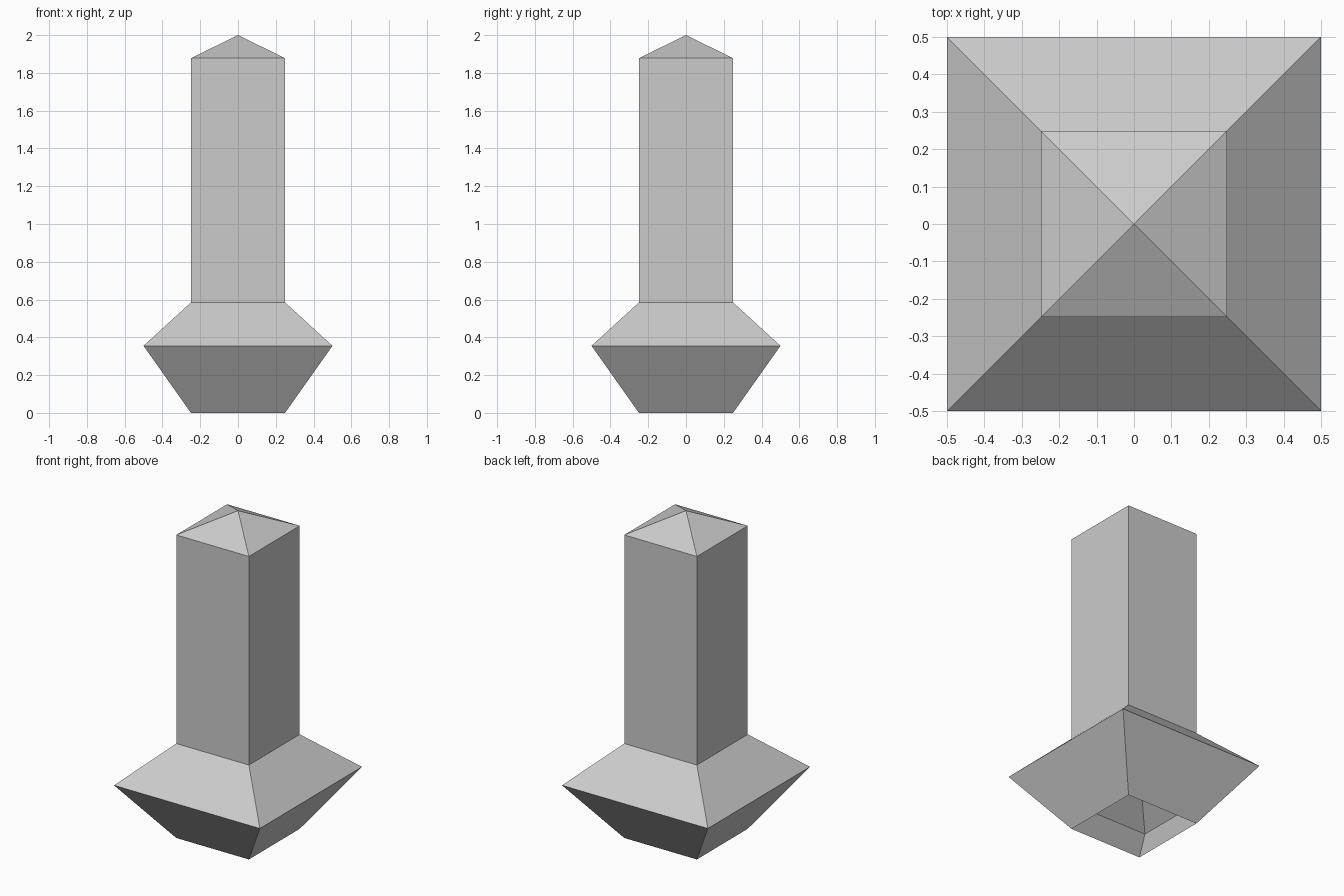
import bpy, bmesh
from mathutils import Matrix

if "Cube" in bpy.data.objects:
    bpy.data.objects.remove(bpy.data.objects["Cube"])


def square_section(name, half_low, half_high, z_low, z_high):
    """Open-ended four-sided section; half_high = 0 closes to a point."""
    bm = bmesh.new()
    root2 = 2 ** 0.5
    bmesh.ops.create_cone(
        bm, cap_ends=False, segments=4,
        radius1=half_low * root2, radius2=half_high * root2,
        depth=z_high - z_low,
        matrix=Matrix.Translation((0, 0, (z_low + z_high) / 2))
        @ Matrix.Rotation(0.7853981634, 4, 'Z'))
    bmesh.ops.remove_doubles(bm, verts=bm.verts, dist=1e-5)
    bmesh.ops.recalc_face_normals(bm, faces=bm.faces)
    # Keep normals pointing away from the axis
    if sum(f.normal.dot(f.calc_center_median() - Matrix.Translation(
            (0, 0, (z_low + z_high) / 2)).translation) for f in bm.faces) < 0:
        bmesh.ops.reverse_faces(bm, faces=bm.faces)
    mesh = bpy.data.meshes.new(name)
    bm.to_mesh(mesh)
    bm.free()
    obj = bpy.data.objects.new(name, mesh)
    bpy.context.collection.objects.link(obj)
    return obj


# Hollow shell, open underneath: foot, collar, post and pointed cap
SHAFT = 0.249
square_section("flared_foot", SHAFT, 0.5, 0.0, 0.355)
square_section("sloped_collar", 0.5, SHAFT, 0.355, 0.585)
square_section("post", SHAFT, SHAFT, 0.585, 1.878)
square_section("pyramid_cap", SHAFT, 0.0, 1.878, 2.0)
